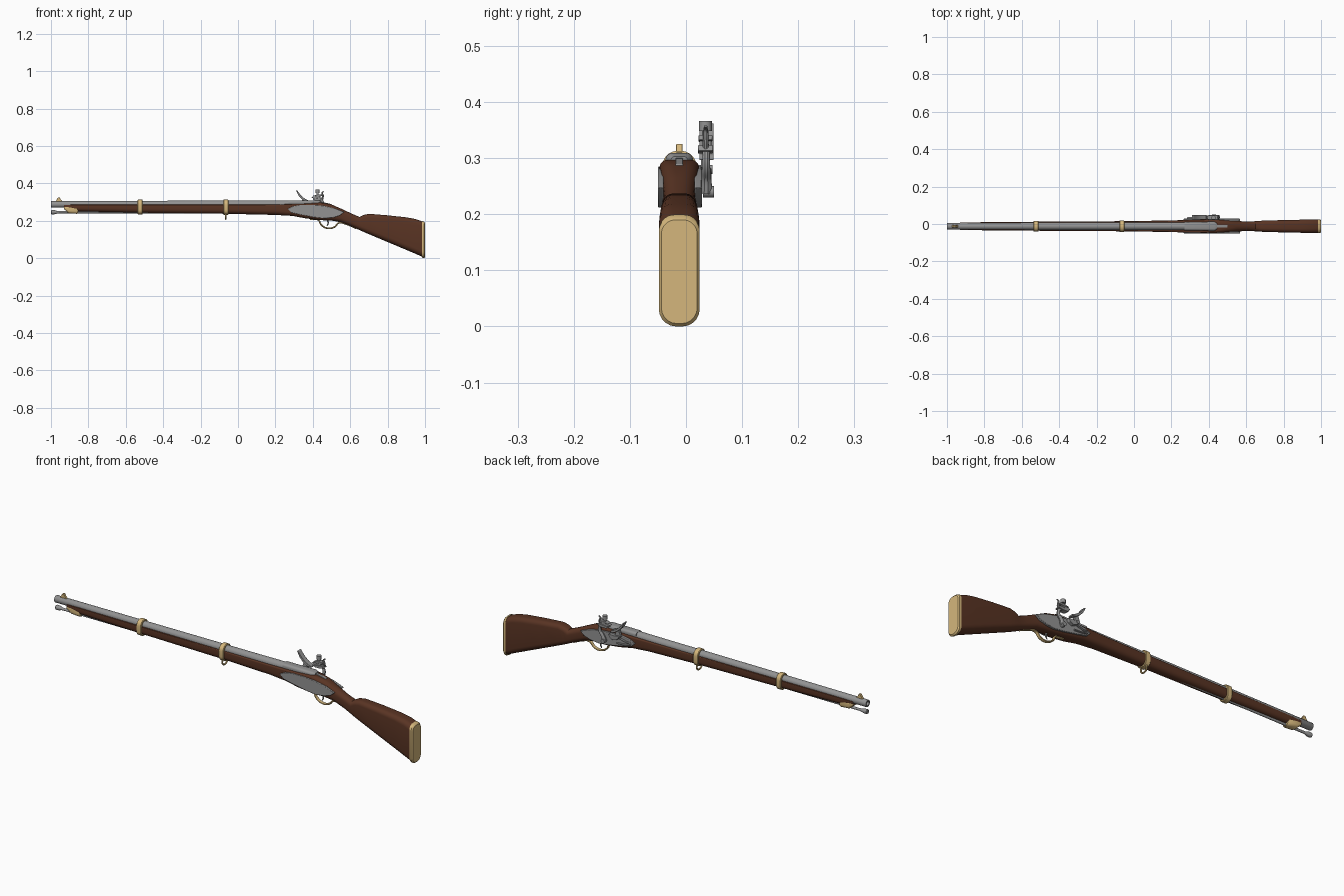
import bpy, bmesh, math

CY = -0.012  # centre plane of stock and barrel


def material(name, rgb):
    m = bpy.data.materials.new(name)
    m.diffuse_color = (*rgb, 1)
    return m


WOOD = material("walnut wood", (0.10, 0.034, 0.017))
BRASS = material("brass", (0.66, 0.47, 0.20))
STEEL = material("steel grey", (0.29, 0.29, 0.29))


def finish(ob, mat, angle=35):
    ob.data.materials.clear()
    ob.data.materials.append(mat)
    bpy.ops.object.select_all(action='DESELECT')
    ob.select_set(True)
    bpy.context.view_layer.objects.active = ob
    bpy.ops.object.shade_smooth_by_angle(angle=math.radians(angle))
    return ob


def from_bmesh(name, bm, mat, angle=35):
    bmesh.ops.recalc_face_normals(bm, faces=bm.faces)
    me = bpy.data.meshes.new(name)
    bm.to_mesh(me)
    bm.free()
    ob = bpy.data.objects.new(name, me)
    bpy.context.collection.objects.link(ob)
    return finish(ob, mat, angle)


def loft(name, stations, mat, cy=CY, angle=35):
    """Rounded-rectangle sections along x: (x, top, bottom, half width, top radius, bottom radius)."""
    bm = bmesh.new()
    rings = []
    for x, zt, zb, w, rt, rb in stations:
        ring = []
        for q, (sy, sz) in enumerate(((1, 1), (-1, 1), (-1, -1), (1, -1))):
            r = rt if sz > 0 else rb
            oy, oz = sy * (w - r), (zt - r if sz > 0 else zb + r)
            for k in range(6):
                a = math.pi / 2 * (q + k / 5)
                ring.append(bm.verts.new((x, cy + oy + r * math.cos(a), oz + r * math.sin(a))))
        rings.append(ring)
    n = len(rings[0])
    for a, b in zip(rings, rings[1:]):
        for i in range(n):
            bm.faces.new((a[i], a[(i + 1) % n], b[(i + 1) % n], b[i]))
    bm.faces.new(rings[0])
    bm.faces.new(rings[-1])
    return from_bmesh(name, bm, mat, angle)


def turned(name, profile, z, mat, cy=CY, n=24):
    """Profile of (x, radius) turned round an axis along x."""
    bm = bmesh.new()
    rings = [[bm.verts.new((x, cy + r * math.cos(2 * math.pi * i / n), z + r * math.sin(2 * math.pi * i / n)))
              for i in range(n)] for x, r in profile]
    for a, b in zip(rings, rings[1:]):
        for i in range(n):
            bm.faces.new((a[i], a[(i + 1) % n], b[(i + 1) % n], b[i]))
    bm.faces.new(rings[0])
    bm.faces.new(rings[-1])
    return from_bmesh(name, bm, mat)


def plate(name, outline, y0, y1, mat, bevel=0.0015):
    """Outline of (x, z) extruded between y0 and y1."""
    bm = bmesh.new()
    f = bm.faces.new([bm.verts.new((x, y0, z)) for x, z in outline])
    ext = bmesh.ops.extrude_face_region(bm, geom=[f])
    bmesh.ops.translate(bm, vec=(0, y1 - y0, 0), verts=[g for g in ext['geom'] if isinstance(g, bmesh.types.BMVert)])
    ob = from_bmesh(name, bm, mat)
    b = ob.modifiers.new("soft edges", 'BEVEL')
    b.width, b.segments = bevel, 2
    return ob


def tube(name, pts, radius, mat, y=CY, wide=1.0, cyclic=False):
    """Smooth bent bar through (x, dy, z, thickness factor), widened in y."""
    cu = bpy.data.curves.new(name, 'CURVE')
    cu.dimensions = '3D'
    cu.bevel_depth, cu.bevel_resolution, cu.resolution_u = radius, 3, 6
    cu.use_fill_caps = True
    sp = cu.splines.new('BEZIER')
    sp.bezier_points.add(len(pts) - 1)
    sp.use_cyclic_u = cyclic
    for p, (x, dy, z, r) in zip(sp.bezier_points, pts):
        p.co, p.radius = (x, dy, z), r
        p.handle_left_type = p.handle_right_type = 'AUTO'
    ob = bpy.data.objects.new(name, cu)
    bpy.context.collection.objects.link(ob)
    ob.location.y, ob.scale.y = y, wide
    bpy.ops.object.select_all(action='DESELECT')
    ob.select_set(True)
    bpy.context.view_layer.objects.active = ob
    bpy.ops.object.convert(target='MESH')
    return finish(bpy.context.object, mat)


def cylinder(name, loc, r, depth, mat, axis='Y'):
    rot = (math.pi / 2, 0, 0) if axis == 'Y' else (0, 0, 0)
    bpy.ops.mesh.primitive_cylinder_add(vertices=20, radius=r, depth=depth, location=loc, rotation=rot)
    bpy.context.object.name = name
    return finish(bpy.context.object, mat)


# Full-length stock: fore-end, lock swell, wrist, comb and butt
loft("stock", [
    (-0.93, 0.285, 0.262, 0.019, 0.003, 0.014),
    (-0.86, 0.286, 0.250, 0.021, 0.003, 0.018),
    (-0.52, 0.286, 0.243, 0.024, 0.003, 0.020),
    (-0.06, 0.286, 0.237, 0.027, 0.004, 0.023),
    (0.20, 0.287, 0.231, 0.031, 0.005, 0.024),
    (0.29, 0.289, 0.226, 0.034, 0.006, 0.022),
    (0.36, 0.291, 0.213, 0.035, 0.007, 0.021),
    (0.44, 0.297, 0.203, 0.035, 0.014, 0.022),
    (0.50, 0.287, 0.201, 0.032, 0.022, 0.026),
    (0.55, 0.265, 0.192, 0.028, 0.025, 0.026),
    (0.61, 0.237, 0.168, 0.025, 0.023, 0.024),
    (0.65, 0.220, 0.150, 0.027, 0.022, 0.025),
    (0.672, 0.231, 0.140, 0.029, 0.020, 0.026),
    (0.70, 0.237, 0.128, 0.030, 0.020, 0.027),
    (0.80, 0.229, 0.086, 0.033, 0.021, 0.029),
    (0.90, 0.218, 0.044, 0.035, 0.022, 0.030),
    (0.95, 0.209, 0.023, 0.036, 0.024, 0.030),
    (0.988, 0.195, 0.006, 0.036, 0.026, 0.030)], WOOD, angle=40)

# Brass butt plate
loft("butt_plate", [
    (0.984, 0.199, 0.003, 0.0365, 0.027, 0.031),
    (0.994, 0.196, 0.000, 0.0365, 0.027, 0.031),
    (1.000, 0.190, 0.005, 0.032, 0.025, 0.028)], BRASS)

# Barrel with a bored muzzle, breech and tang
turned("barrel", [(-0.90, 0.009), (-0.999, 0.010), (-1.0, 0.011), (-1.0, 0.0165), (-0.998, 0.0175),
                  (-0.5, 0.0190), (0.10, 0.0205), (0.28, 0.0215)], 0.2875, STEEL)
loft("breech", [(0.27, 0.309, 0.268, 0.0225, 0.012, 0.012),
                (0.43, 0.309, 0.268, 0.0245, 0.012, 0.012),
                (0.445, 0.303, 0.268, 0.015, 0.008, 0.008)], STEEL)
plate("tang", [(0.43, 0.301), (0.455, 0.299), (0.50, 0.289), (0.50, 0.280), (0.43, 0.290)], CY - 0.007, CY + 0.007, STEEL)

# Front sight with its base
plate("front_sight", [(-0.975, 0.303), (-0.968, 0.315), (-0.962, 0.325), (-0.953, 0.325), (-0.948, 0.314), (-0.938, 0.303)],
      CY - 0.006, CY + 0.006, BRASS)

# Ramrod with bell head
turned("ramrod", [(-1.0, 0.009), (-0.997, 0.0115), (-0.982, 0.0115), (-0.968, 0.007), (-0.955, 0.0062), (0.15, 0.0055)],
       0.2455, STEEL, n=16)

# Brass nose pipe holding the ramrod
loft("nose_pipe", [
    (-0.93, 0.274, 0.262, 0.0195, 0.003, 0.008),
    (-0.905, 0.274, 0.240, 0.0205, 0.004, 0.015),
    (-0.862, 0.267, 0.237, 0.0205, 0.004, 0.015),
    (-0.855, 0.258, 0.238, 0.017, 0.004, 0.013)], BRASS)

# Barrel bands and sling swivel
for i, (x, zb, w) in enumerate(((-0.523, 0.234, 0.0285), (-0.065, 0.231, 0.0305))):
    loft(f"barrel_band_{i + 1}", [
        (x - 0.0135, 0.310, zb + 0.003, w - 0.002, w - 0.004, w - 0.005),
        (x - 0.011, 0.313, zb, w, w - 0.003, w - 0.004),
        (x + 0.011, 0.313, zb, w, w - 0.003, w - 0.004),
        (x + 0.0135, 0.310, zb + 0.003, w - 0.002, w - 0.004, w - 0.005)], BRASS)
tube("sling_swivel", [(-0.065, 0.017, 0.24, 1), (-0.065, 0.018, 0.219, 1), (-0.065, 0, 0.209, 1),
                      (-0.065, -0.018, 0.219, 1), (-0.065, -0.017, 0.24, 1)], 0.004, BRASS)

# Trigger guard and trigger
tube("trigger_guard", [(0.385, 0, 0.207, 0.7), (0.43, 0, 0.203, 1), (0.445, 0, 0.178, 1), (0.478, 0, 0.160, 1),
                       (0.515, 0, 0.166, 1), (0.54, 0, 0.188, 1), (0.585, 0, 0.178, 0.7), (0.63, 0, 0.158, 0.5)],
     0.0045, BRASS, wide=2.0)
tube("trigger", [(0.475, 0, 0.21, 1.2), (0.482, 0, 0.188, 1), (0.476, 0, 0.172, 0.6)], 0.004, STEEL)

# Lock plate on the far side, matching side plate on the near side
PLATE = [(0.265, 0.263), (0.295, 0.278), (0.335, 0.285), (0.40, 0.285), (0.46, 0.280), (0.52, 0.266), (0.568, 0.247),
         (0.545, 0.228), (0.51, 0.217), (0.465, 0.212), (0.41, 0.218), (0.34, 0.231), (0.285, 0.243)]
plate("lock_plate", PLATE, 0.015, 0.0285, STEEL, 0.002)
plate("side_plate", PLATE, -0.050, -0.040, STEEL, 0.002)

# Priming pan
plate("priming_pan", [(0.345, 0.283), (0.40, 0.283), (0.395, 0.268), (0.375, 0.258), (0.352, 0.266)], 0.022, 0.045, STEEL)
# Open frizzen: curved blade, foot and hinge
plate("frizzen", [(0.310, 0.362), (0.317, 0.361), (0.335, 0.337), (0.358, 0.317), (0.385, 0.305), (0.387, 0.296),
                  (0.362, 0.302), (0.343, 0.314), (0.323, 0.335)], 0.024, 0.049, STEEL)
plate("frizzen_foot", [(0.345, 0.316), (0.362, 0.306), (0.368, 0.275), (0.345, 0.270), (0.335, 0.285)], 0.027, 0.041, STEEL)
cylinder("frizzen_hinge", (0.350, 0.034, 0.280), 0.008, 0.026, STEEL)
tube("frizzen_spring", [(0.345, 0, 0.270, 1), (0.31, 0, 0.262, 1), (0.288, 0, 0.256, 1.1), (0.305, 0, 0.249, 1),
                        (0.36, 0, 0.243, 1)], 0.004, STEEL, y=0.032, wide=1.3)

# Cock: swan neck, jaws, flint and screws
tube("cock_neck", [(0.428, 0, 0.240, 2.0), (0.437, 0, 0.264, 1.5), (0.452, 0, 0.284, 1.2), (0.450, 0, 0.304, 1.1),
                   (0.434, 0, 0.318, 1.3)], 0.0065, STEEL, y=0.036, wide=0.9)
cylinder("cock_screw", (0.428, 0.040, 0.240), 0.010, 0.020, STEEL)
plate("lower_jaw", [(0.398, 0.316), (0.425, 0.321), (0.452, 0.323), (0.458, 0.313), (0.435, 0.308), (0.410, 0.308)],
      0.021, 0.048, STEEL)
plate("flint", [(0.392, 0.326), (0.405, 0.330), (0.440, 0.332), (0.440, 0.319), (0.405, 0.317)], 0.024, 0.045, STEEL)
plate("upper_jaw", [(0.400, 0.333), (0.425, 0.340), (0.448, 0.341), (0.452, 0.332), (0.425, 0.329)], 0.022, 0.047, STEEL)
tube("cock_spur", [(0.450, 0, 0.316, 1.2), (0.454, 0, 0.335, 1), (0.450, 0, 0.348, 0.9), (0.459, 0, 0.357, 0.6)],
     0.005, STEEL, y=0.035)
cylinder("jaw_screw", (0.425, 0.0345, 0.340), 0.006, 0.036, STEEL, 'Z')
cylinder("jaw_screw_head", (0.425, 0.0345, 0.357), 0.0115, 0.018, STEEL, 'Z')
